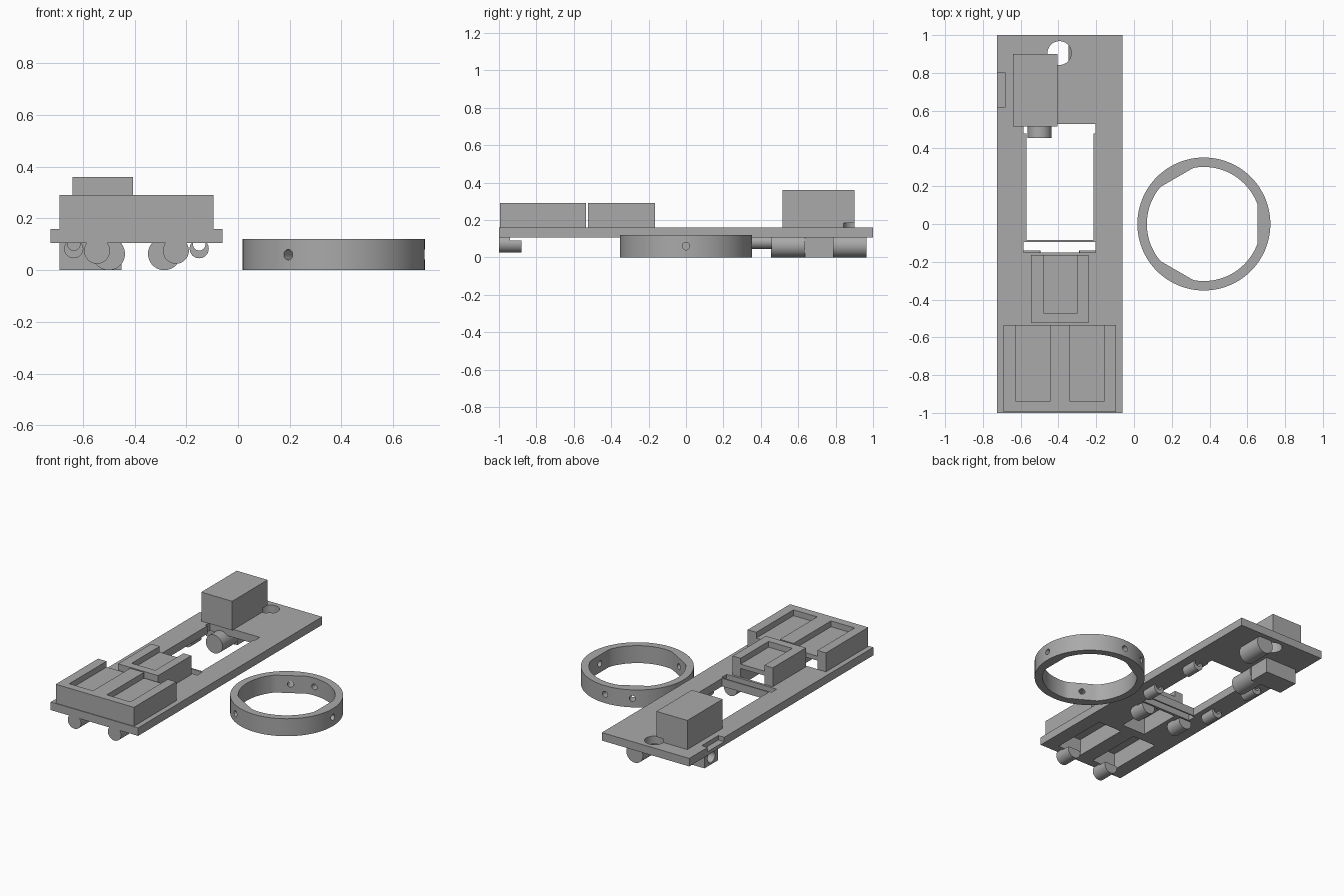
import bpy, bmesh, math
from mathutils import Matrix, Vector

if "Cube" in bpy.data.objects:
    bpy.data.objects.remove(bpy.data.objects["Cube"])

grey = bpy.data.materials.new("plain grey")
grey.diffuse_color = (0.4, 0.4, 0.4, 1)
grey.use_nodes = True
grey.node_tree.nodes["Principled BSDF"].inputs["Base Color"].default_value = grey.diffuse_color


def add_object(name, bm, material=True):
    bmesh.ops.recalc_face_normals(bm, faces=bm.faces)
    mesh = bpy.data.meshes.new(name)
    bm.to_mesh(mesh)
    bm.free()
    ob = bpy.data.objects.new(name, mesh)
    bpy.context.collection.objects.link(ob)
    if material:
        mesh.materials.append(grey)
    return ob


def add_box(bm, x, y, z):
    size = (x[1] - x[0], y[1] - y[0], z[1] - z[0])
    mid = (sum(x) / 2, sum(y) / 2, sum(z) / 2)
    bmesh.ops.create_cube(bm, size=1, matrix=Matrix.Translation(mid) @ Matrix.Diagonal((*size, 1)))


def add_rod(bm, a, b, r, n=48):
    a, b = Vector(a), Vector(b)
    rot = (b - a).to_track_quat('Z', 'Y').to_matrix().to_4x4()
    bmesh.ops.create_cone(bm, cap_ends=True, segments=n, radius1=r, radius2=r,
                          depth=(b - a).length, matrix=Matrix.Translation((a + b) / 2) @ rot)


def box(name, x, y, z):
    bm = bmesh.new()
    add_box(bm, x, y, z)
    return add_object(name, bm)


def rod(name, a, b, r):
    bm = bmesh.new()
    add_rod(bm, a, b, r)
    return add_object(name, bm)


def cut(ob, boxes=(), rods=()):
    """Subtract each box (x, y, z ranges) and rod (start, end, radius)."""
    for adder, items in ((add_box, boxes), (add_rod, rods)):
        for item in items:
            bm = bmesh.new()
            adder(bm, *item)
            cutter = add_object("cutter", bm, False)
            cutter.hide_render = True
            mod = ob.modifiers.new("cut", 'BOOLEAN')
            mod.operation, mod.solver, mod.object = 'DIFFERENCE', 'EXACT', cutter
            bpy.context.view_layer.objects.active = ob
            bpy.ops.object.modifier_apply(modifier=mod.name)
            bpy.data.objects.remove(cutter)


def smooth(ob):
    bpy.ops.object.select_all(action='DESELECT')
    ob.select_set(True)
    bpy.context.view_layer.objects.active = ob
    bpy.ops.object.shade_smooth_by_angle(angle=math.radians(25))


LOW, TOP = 0.105, 0.16   # base plate underside and top
wire_hole = ((-0.395, 0.905, 0), (-0.395, 0.905, 0.185), 0.063)
pockets_b = ((-0.625, -0.445), (-0.34, -0.16))
pocket_c = (-0.48, -0.30)

# Base plate with window, slots, edge notch, wire hole and open pockets
plate = box("base_plate", (-0.725, -0.06), (-1, 1), (LOW, TOP))
cut(plate, [
    ((-0.57, -0.215), (-0.085, 0.49), (0, 0.5)),
    ((-0.585, -0.205), (0.48, 0.53), (0, 0.5)),
    ((-0.585, -0.205), (-0.15, -0.095), (0, 0.5)),
    ((-0.8, -0.68), (0.62, 0.80), (0.13, 0.5)),
    (pocket_c, (-0.47, -0.168), (0, 0.5)),
    *[(p, (-0.94, -0.537), (0, 0.5)) for p in pockets_b],
], [wire_hole])
smooth(plate)

# Front double holder, open at the rear above and below its thin shelf
front = box("front_holder", (-0.69, -0.095), (-0.995, -0.535), (TOP, 0.29))
cut(front, [(p, (-0.94, -0.5), z) for p in pockets_b for z in ((0.1, 0.22), (0.25, 0.4))])

# Middle single holder
middle = box("middle_holder", (-0.545, -0.24), (-0.525, -0.165), (TOP, 0.29))
cut(middle, [(pocket_c, (-0.47, -0.1), z) for z in ((0.1, 0.22), (0.25, 0.4))])

# Rear block, relieved over the wire hole
rear = box("rear_block", (-0.64, -0.405), (0.515, 0.90), (TOP, 0.36))
cut(rear, rods=[wire_hole])
smooth(rear)

# Side block with a cross hole, under the plate
side = box("side_block", (-0.69, -0.45), (0.635, 0.785), (0, LOW))
cut(side, rods=[((-0.8, 0.71, 0.052), (-0.55, 0.71, 0.052), 0.04)])
smooth(side)

# Two large motor cylinders under the rear
for x, y in ((-0.5, 0.455), (-0.285, 0.785)):
    smooth(rod("motor_cylinder", (x, y, 0.063), (x, y + 0.18, 0.063), 0.063))

# Medium mounting posts with a relieved top
for x in (-0.545, -0.24):
    for y in (-1.0, -0.26):
        post = rod("mounting_post", (x, y, 0.075), (x, y + 0.12, 0.075), 0.05)
        cut(post, [((x - 0.1, x + 0.1), (y + 0.06, y + 0.2), (0.09, 0.2)),
                   ((x - 0.1, x + 0.1), (y - 0.1, y + 0.2), (0.12, 0.2))])
        smooth(post)

# Small guide posts with a round groove along the top
for x in (-0.635, -0.15):
    for y in (-0.04, 0.35):
        guide = rod("guide_post", (x, y, 0.083), (x, y + 0.11, 0.083), 0.037)
        cut(guide, rods=[((x, y - 0.1, 0.1), (x, y + 0.2, 0.1), 0.024)])
        smooth(guide)

# Ring with three inner flats and four radial holes
CX, R_OUT, R_IN, FLAT, H, N = 0.37, 0.352, 0.302, 0.285, 0.12, 120
bm = bmesh.new()
rows = []
for i in range(N):
    t = 2 * math.pi * i / N
    off = (t + math.pi / 3) % (2 * math.pi / 3) - math.pi / 3
    r_in = min(R_IN, FLAT / math.cos(off))
    rows.append([bm.verts.new((CX + r * math.cos(t), r * math.sin(t), z))
                 for r, z in ((R_OUT, 0), (R_OUT, H), (r_in, H), (r_in, 0))])
for i in range(N):
    a, b = rows[i], rows[(i + 1) % N]
    for k in range(4):
        m = (k + 1) % 4
        bm.faces.new((a[k], b[k], b[m], a[m]))
ring = add_object("ring", bm)
holes = []
for deg in (0, 90, 120, 240):
    c, s = math.cos(math.radians(deg)), math.sin(math.radians(deg))
    holes.append(((CX + 0.2 * c, 0.2 * s, 0.06), (CX + 0.45 * c, 0.45 * s, 0.06), 0.02))
cut(ring, rods=holes)
smooth(ring)
